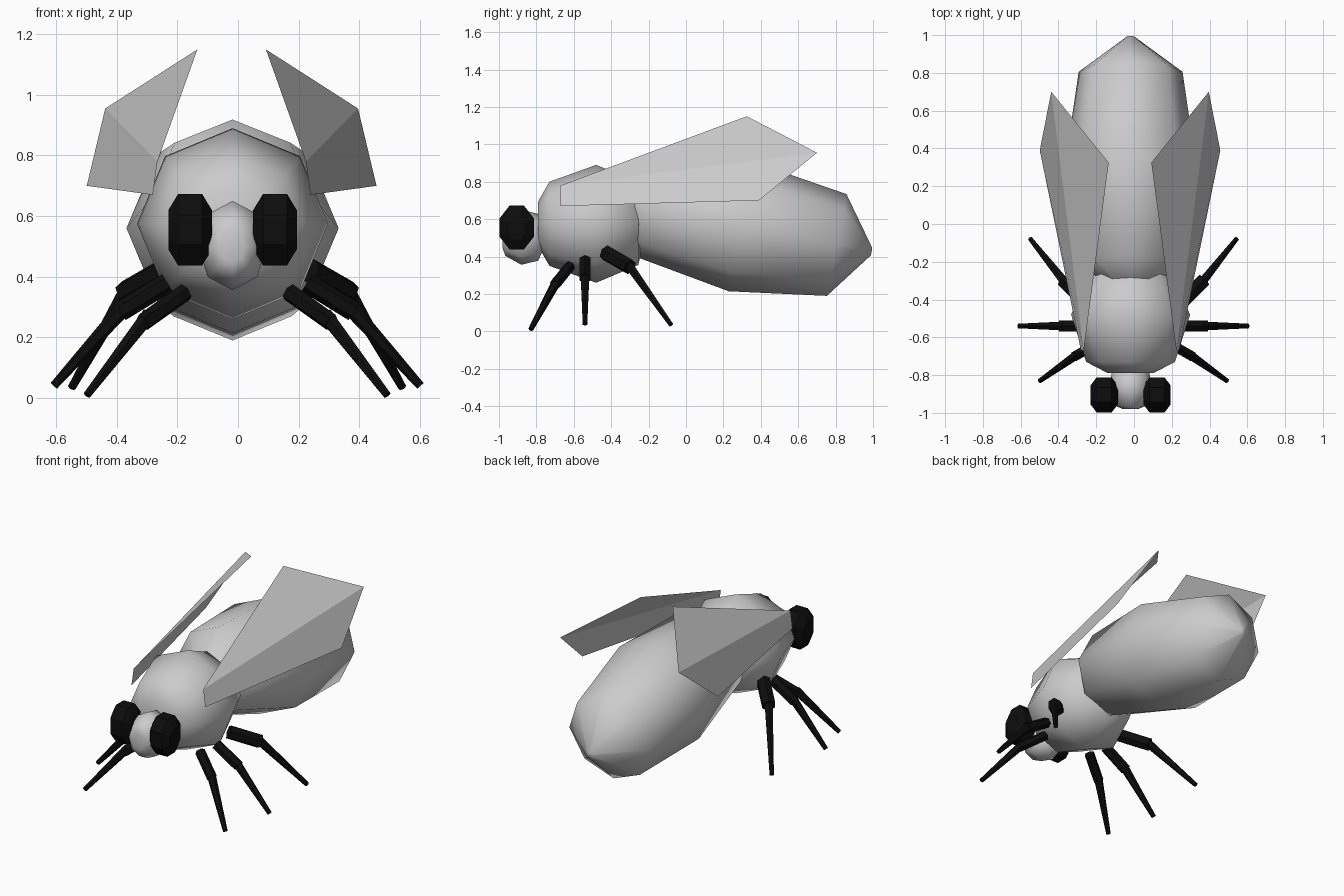
import bpy, bmesh, math
from mathutils import Vector

if "Cube" in bpy.data.objects:
    bpy.data.objects.remove(bpy.data.objects["Cube"])

CX = -0.018  # body centre line

black = bpy.data.materials.new("black")
black.diffuse_color = (0.004, 0.004, 0.004, 1)
black.use_nodes = True
black.node_tree.nodes["Principled BSDF"].inputs["Base Color"].default_value = black.diffuse_color


def finish(name, bm, mat=None, smooth=None):
    me = bpy.data.meshes.new(name)
    bm.to_mesh(me)
    bm.free()
    if smooth:
        me.shade_smooth()
        me.set_sharp_from_angle(angle=math.radians(smooth))
    if mat:
        me.materials.append(mat)
    ob = bpy.data.objects.new(name, me)
    bpy.context.collection.objects.link(ob)
    return ob


def loft(name, origin, axis, side, rings, n=8, phase=0, mat=None, smooth=None):
    """Stack of n-sided rings (distance, radius along side, radius across)."""
    bm = bmesh.new()
    o, w = Vector(origin), Vector(axis).normalized()
    v = w.cross(Vector(side)).normalized()
    u = v.cross(w)
    loops = []
    for t, ru, rv in rings:
        angles = [2 * math.pi * (i + phase) / n for i in range(n)]
        loops.append([bm.verts.new(o + w * t + u * ru * math.cos(a) + v * rv * math.sin(a))
                      for a in angles])
    for a, b in zip(loops, loops[1:]):
        for i in range(n):
            j = (i + 1) % n
            bm.faces.new((a[i], a[j], b[j], b[i]))
    bm.faces.new(loops[0])
    bm.faces.new(loops[-1])
    bmesh.ops.remove_doubles(bm, verts=bm.verts, dist=0.0005)
    bmesh.ops.recalc_face_normals(bm, faces=bm.faces)
    return finish(name, bm, mat, smooth)


Y, X, Z = (0, 1, 0), (1, 0, 0), (0, 0, 1)

# Body
loft("thorax", (CX, -0.48, 0.575), Y, X,
     [(-0.31, 0.12, 0.12), (-0.25, 0.235, 0.225), (0, 0.315, 0.315),
      (0.225, 0.215, 0.22), (0.25, 0.12, 0.12)], smooth=60)
loft("abdomen", (CX, 0.295, 0.56), (0.96, 0, 0) and (0, 0.963, -0.185), X,
     [(-0.71, 0.001, 0.001), (-0.52, 0.27, 0.265), (0, 0.35, 0.352),
      (0.52, 0.275, 0.277), (0.71, 0.02, 0.02)], smooth=60)
loft("head", (CX, -0.88, 0.503), Y, X,
     [(-0.1, 0.04, 0.06), (-0.085, 0.075, 0.1), (0, 0.115, 0.147),
      (0.09, 0.1, 0.125), (0.11, 0.06, 0.08)], smooth=60)

# Leg joints on the right side: hip, knee, foot, thigh radius
legs = {
    "front": ((0.17, -0.62, 0.35), (0.31, -0.70, 0.25), (0.495, -0.83, 0.01), 0.030),
    "middle": ((0.23, -0.54, 0.38), (0.385, -0.54, 0.285), (0.605, -0.54, 0.04), 0.033),
    "rear": ((0.24, -0.43, 0.42), (0.37, -0.30, 0.345), (0.545, -0.08, 0.035), 0.042),
}

for label, s in (("right", 1), ("left", -1)):
    # Eyes
    loft(label + "_eye", (CX + s * 0.14, -0.905, 0.555), X, Y,
         [(-0.072, 0.055, 0.07), (-0.04, 0.1, 0.127), (0.04, 0.1, 0.127),
          (0.072, 0.055, 0.07)], phase=0.5, mat=black)

    # Legs: thick thigh and tapering shin
    for part, (hip, knee, foot, r) in legs.items():
        h, k, f = (Vector((p[0] * s - 0.003, p[1], p[2])) for p in (hip, knee, foot))
        loft(f"{label}_{part}_thigh", h, k - h, Z,
             [(0, r, r), ((k - h).length, r, r)], n=6, mat=black)
        start = k - (f - k) * 0.1
        loft(f"{label}_{part}_shin", start, f - start, Z,
             [(0, 0.027, 0.027), ((f - start).length, 0.014, 0.014)], n=6, mat=black)

    # Wing: folded sheet with a crease from root to tip
    bm = bmesh.new()
    a, b, c, d, e = [bm.verts.new((s * x - 0.021, y, z)) for x, y, z in
                     ((0.245, -0.67, 0.78), (0.26, -0.67, 0.67), (0.478, 0.39, 0.70),
                      (0.417, 0.70, 0.955), (0.113, 0.325, 1.15))]
    bm.faces.new((a, d, e))
    bm.faces.new((a, b, c, d))
    if s > 0:
        bmesh.ops.reverse_faces(bm, faces=bm.faces)
    finish(label + "_wing", bm)
